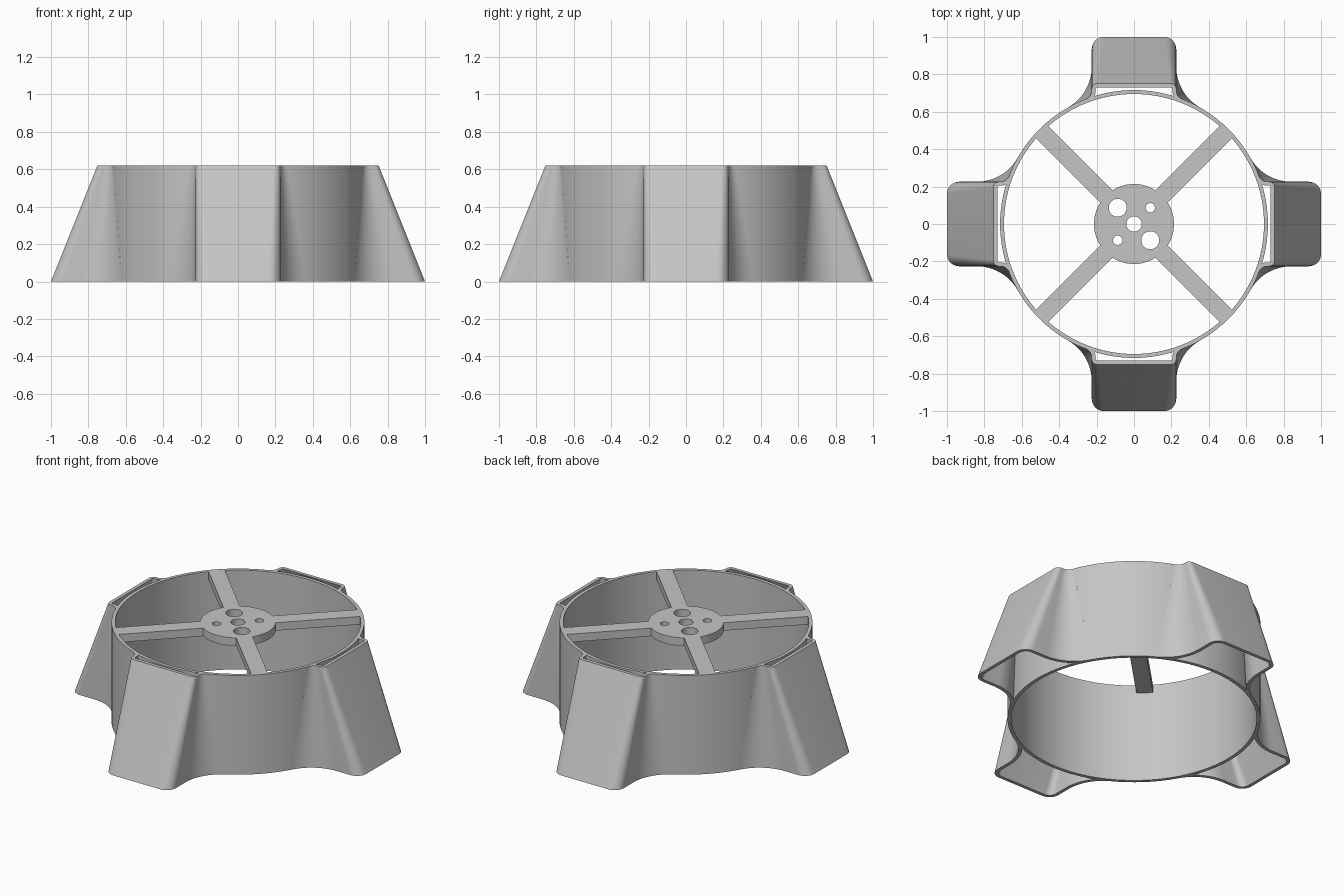
import bpy
import bmesh
from math import sin, cos, pi, sqrt, atan2, radians
from mathutils import Matrix, Vector

if "Cube" in bpy.data.objects:
    bpy.data.objects.remove(bpy.data.objects["Cube"], do_unlink=True)

HEIGHT = 0.62
RING_R = 0.716
WALL = 0.021
HALF_W = 0.226      # half width of each foot
PLATE = 0.05        # thickness of hub and spokes

grey = bpy.data.materials.new("light grey plastic")
grey.use_nodes = True
colour = (0.56, 0.56, 0.56, 1)
grey.diffuse_color = colour
grey.node_tree.nodes["Principled BSDF"].inputs["Base Color"].default_value = colour


def finish(name, bm):
    """Turn a bmesh into a shaded object with sharp edges kept."""
    bmesh.ops.recalc_face_normals(bm, faces=bm.faces)
    mesh = bpy.data.meshes.new(name)
    bm.to_mesh(mesh)
    bm.free()
    obj = bpy.data.objects.new(name, mesh)
    bpy.context.collection.objects.link(obj)
    mesh.materials.append(grey)
    shade(obj)
    return obj


def shade(obj):
    bpy.ops.object.select_all(action="DESELECT")
    obj.select_set(True)
    bpy.context.view_layer.objects.active = obj
    bpy.ops.object.shade_smooth_by_angle(angle=radians(30))


def cylinder(name, radius, z0, z1, x=0, y=0, sides=64):
    bm = bmesh.new()
    bmesh.ops.create_cone(bm, cap_ends=True, segments=sides, radius1=radius, radius2=radius,
                          depth=z1 - z0, matrix=Matrix.Translation((x, y, (z0 + z1) / 2)))
    return finish(name, bm)


def combine(obj, other, operation):
    """Apply a boolean and discard the second object."""
    other.hide_render = True
    mod = obj.modifiers.new(operation, "BOOLEAN")
    mod.operation = operation
    mod.solver = "EXACT"
    mod.object = other
    bpy.context.view_layer.objects.active = obj
    bpy.ops.object.modifier_apply(modifier=mod.name)
    bpy.data.objects.remove(other, do_unlink=True)


def arc(cx, cy, r, a0, a1, steps):
    return [(cx + r * cos(a0 + (a1 - a0) * i / steps),
             cy + r * sin(a0 + (a1 - a0) * i / steps)) for i in range(steps + 1)]


def foot_section(t, inset):
    """Foot wall outline at height fraction t, moved inward by inset."""
    front = 1 + (0.752 - 1) * t
    corner = 0.065 + (0.03 - 0.065) * t
    flare = 0.25 + (0.05 - 0.25) * t
    cx = HALF_W + flare
    cy = sqrt((RING_R + flare) ** 2 - cx ** 2)
    # concave flare leaving the ring, then the convex outer corner
    half = arc(cx, cy, flare + inset, atan2(-cy, -cx), -pi, 14)
    half = [(x, y) for x, y in half]
    half += arc(HALF_W - corner, front - corner, corner - inset, 0, pi / 2, 8)
    return half + [(-x, y) for x, y in reversed(half)]


def build_foot(name, angle):
    bm = bmesh.new()
    levels = 10
    rows = []
    for k in range(levels + 1):
        t = k / levels
        rows.append([[bm.verts.new((x, y, HEIGHT * t)) for x, y in foot_section(t, inset)]
                     for inset in (0, WALL)])
    n = len(rows[0][0])
    for i in range(n - 1):
        for low, high in zip(rows, rows[1:]):
            for side in (0, 1):
                bm.faces.new((low[side][i], low[side][i + 1], high[side][i + 1], high[side][i]))
        for outer, inner in (rows[0], rows[-1]):
            bm.faces.new((outer[i], outer[i + 1], inner[i + 1], inner[i]))
    for i in (0, n - 1):
        for low, high in zip(rows, rows[1:]):
            bm.faces.new((low[0][i], low[1][i], high[1][i], high[0][i]))
    bmesh.ops.rotate(bm, verts=bm.verts, cent=Vector(), matrix=Matrix.Rotation(angle, 3, "Z"))
    finish(name, bm)


# Central ring wall
bm = bmesh.new()
sides = 160
loops = [[bm.verts.new((r * cos(2 * pi * i / sides), r * sin(2 * pi * i / sides), z))
          for i in range(sides)]
         for r, z in ((RING_R, 0), (RING_R, HEIGHT), (RING_R - WALL, HEIGHT), (RING_R - WALL, 0))]
for k in range(4):
    a, b = loops[k], loops[(k + 1) % 4]
    for i in range(sides):
        j = (i + 1) % sides
        bm.faces.new((a[i], a[j], b[j], b[i]))
finish("ring_wall", bm)

# Four flared hollow feet
for i, side in enumerate(("back", "right", "front", "left")):
    build_foot(side + "_foot", i * pi / 2)

# Hub with diagonal spokes
hub = cylinder("hub_and_spokes", 0.214, HEIGHT - PLATE, HEIGHT, sides=96)
for i in range(4):
    bm = bmesh.new()
    bmesh.ops.create_cube(bm, size=1)
    bmesh.ops.scale(bm, verts=bm.verts, vec=(0.545, 0.094, PLATE))
    bmesh.ops.translate(bm, verts=bm.verts, vec=(0.4325, 0, HEIGHT - PLATE / 2))
    bmesh.ops.rotate(bm, verts=bm.verts, cent=Vector(),
                     matrix=Matrix.Rotation(pi / 4 + i * pi / 2, 3, "Z"))
    combine(hub, finish("spoke", bm), "UNION")

# Shaft and screw holes
for x, y, r in ((0, 0, 0.041), (-0.087, 0.087, 0.048), (0.087, -0.087, 0.048),
                (0.087, 0.087, 0.025), (-0.087, -0.087, 0.025)):
    combine(hub, cylinder("hole_cutter", r, HEIGHT - 0.2, HEIGHT + 0.1, x, y, 40), "DIFFERENCE")
shade(hub)
